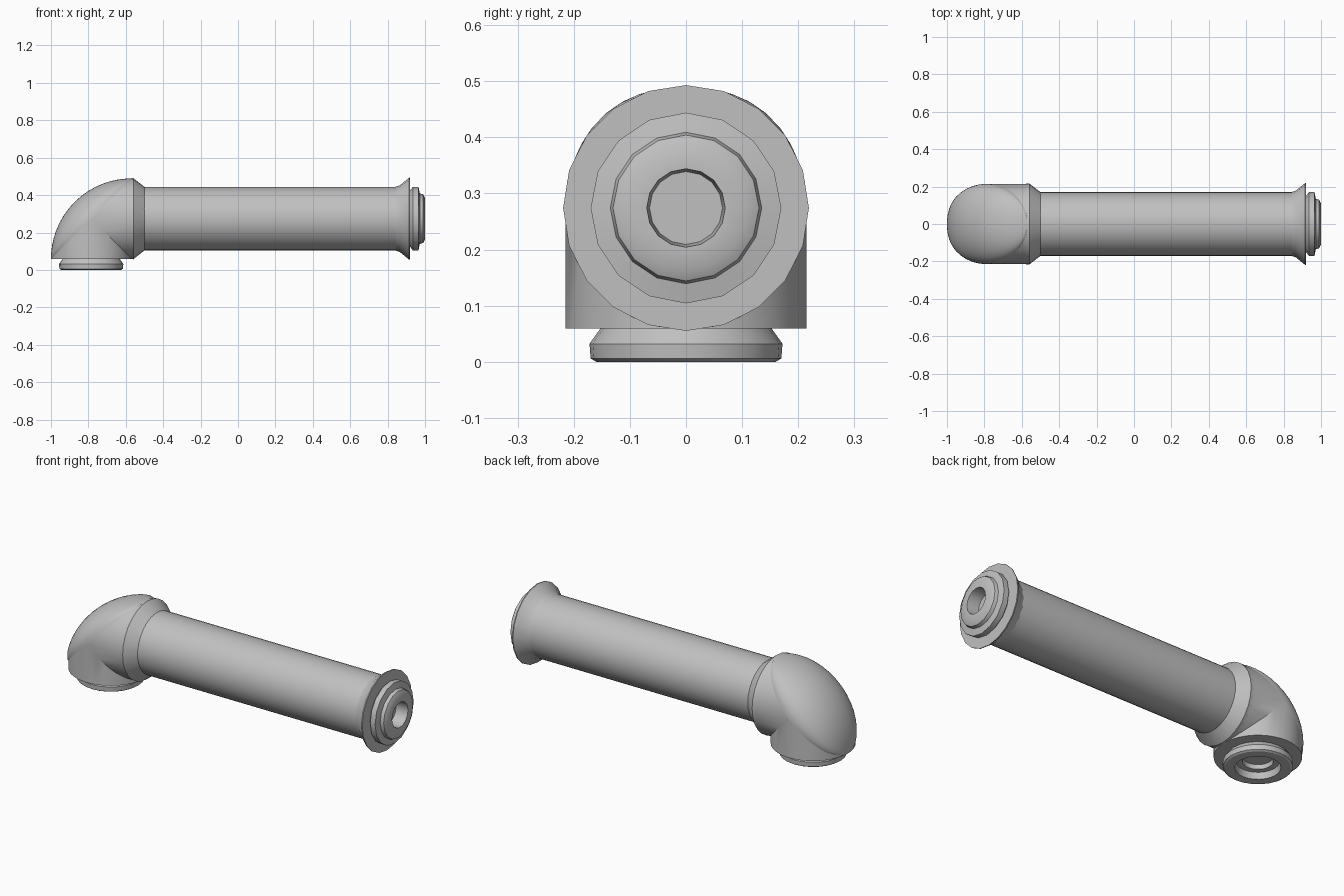
import bpy, bmesh, math

if "Cube" in bpy.data.objects:
    bpy.data.objects.remove(bpy.data.objects["Cube"])

AX_Z = 0.274      # height of the long pipe axis
EL_X = -0.785     # x of the downward outlet axis
R = 0.215         # elbow radius
N = 40

grey = bpy.data.materials.new("pipe grey")
grey.diffuse_color = (0.53, 0.53, 0.53, 1)
grey.use_nodes = True
grey.node_tree.nodes["Principled BSDF"].inputs["Base Color"].default_value = grey.diffuse_color


def finish(name, bm, angle=30):
    bmesh.ops.remove_doubles(bm, verts=bm.verts, dist=0.0003)
    bmesh.ops.recalc_face_normals(bm, faces=bm.faces)
    me = bpy.data.meshes.new(name)
    bm.to_mesh(me)
    bm.free()
    ob = bpy.data.objects.new(name, me)
    bpy.context.collection.objects.link(ob)
    me.materials.append(grey)
    bpy.ops.object.select_all(action='DESELECT')
    ob.select_set(True)
    bpy.context.view_layer.objects.active = ob
    bpy.ops.object.shade_smooth_by_angle(angle=math.radians(angle))
    return ob


def bridge(bm, a, b):
    n = len(a)
    for i in range(n):
        bm.faces.new((a[i], a[(i + 1) % n], b[(i + 1) % n], b[i]))


def lathe(name, profile, axis, seg, cap=False):
    """Revolve (position, radius) pairs around the pipe axis or the outlet axis."""
    bm = bmesh.new()
    rings = []
    for p, r in profile:
        ring = []
        for i in range(seg):
            t = 2 * math.pi * i / seg
            u, v = r * math.cos(t), r * math.sin(t)
            ring.append(bm.verts.new((p, u, AX_Z + v) if axis == 'X' else (EL_X + u, v, p)))
        rings.append(ring)
    for a, b in zip(rings, rings[1:]):
        bridge(bm, a, b)
    if cap:
        bm.faces.new(rings[-1])
    return finish(name, bm)


# long straight pipe
lathe("long_pipe", [(-0.56, 0.17), (0.90, 0.17)], 'X', N)
# tapered collar where the elbow meets the pipe
lathe("elbow_collar", [(-0.58, R), (-0.56, 0.217), (-0.50, 0.17)], 'X', 28)
# flared socket at the far end
lathe("end_flare", [(0.84, 0.17), (0.865, 0.178), (0.915, 0.219), (0.92, 0.219), (0.92, 0.10)], 'X', 20)
# stepped spigot with a blind bore
lathe("end_spigot", [(0.92, 0.15), (0.935, 0.17), (0.965, 0.17), (0.972, 0.135), (0.99, 0.13),
                     (1.0, 0.11), (1.0, 0.07), (0.93, 0.065)], 'X', 16, True)
# outlet flange under the elbow, with a stepped bore
lathe("outlet_flange", [(0.06, 0.152), (0.032, 0.172), (0.006, 0.17), (0.0, 0.16), (0.0, 0.112),
                        (0.035, 0.105), (0.035, 0.075), (0.075, 0.07)], 'Z', 24, True)

# elbow legs: two tubes trimmed where they cross
bm = bmesh.new()
low, low_top, side, side_end = [], [], [], []
for i in range(N):
    t = 2 * math.pi * i / N
    c, s = R * math.cos(t), R * math.sin(t)
    low.append(bm.verts.new((EL_X + c, s, 0.059)))
    low_top.append(bm.verts.new((EL_X + c, s, AX_Z - abs(c))))
    side.append(bm.verts.new((EL_X + abs(c), s, AX_Z + c)))
    side_end.append(bm.verts.new((EL_X + R, s, AX_Z + c)))
bridge(bm, low, low_top)
bridge(bm, side, side_end)
bm.faces.new(low)
finish("elbow_legs", bm)

# elbow back: a dome rising from the sloping oval opening
bm = bmesh.new()
k = math.sqrt(0.5)
A = R / k
rows = []
for i in range(N // 2 + 1):
    u = -A * math.cos(math.pi * i / (N // 2))
    w = R * math.sqrt(max(0, 1 - (u / A) ** 2))
    h = math.sqrt((2 * R) ** 2 - u * u) - A
    row = []
    for j in range(25):
        t = math.pi * j / 24
        v, d = -w * math.cos(t), h * math.sin(t)
        row.append(bm.verts.new((EL_X + (u - d) * k, v, AX_Z + (u + d) * k)))
    rows.append(row)
for a, b in zip(rows, rows[1:]):
    for j in range(24):
        bm.faces.new((a[j], a[j + 1], b[j + 1], b[j]))
finish("elbow_back", bm, 40)
